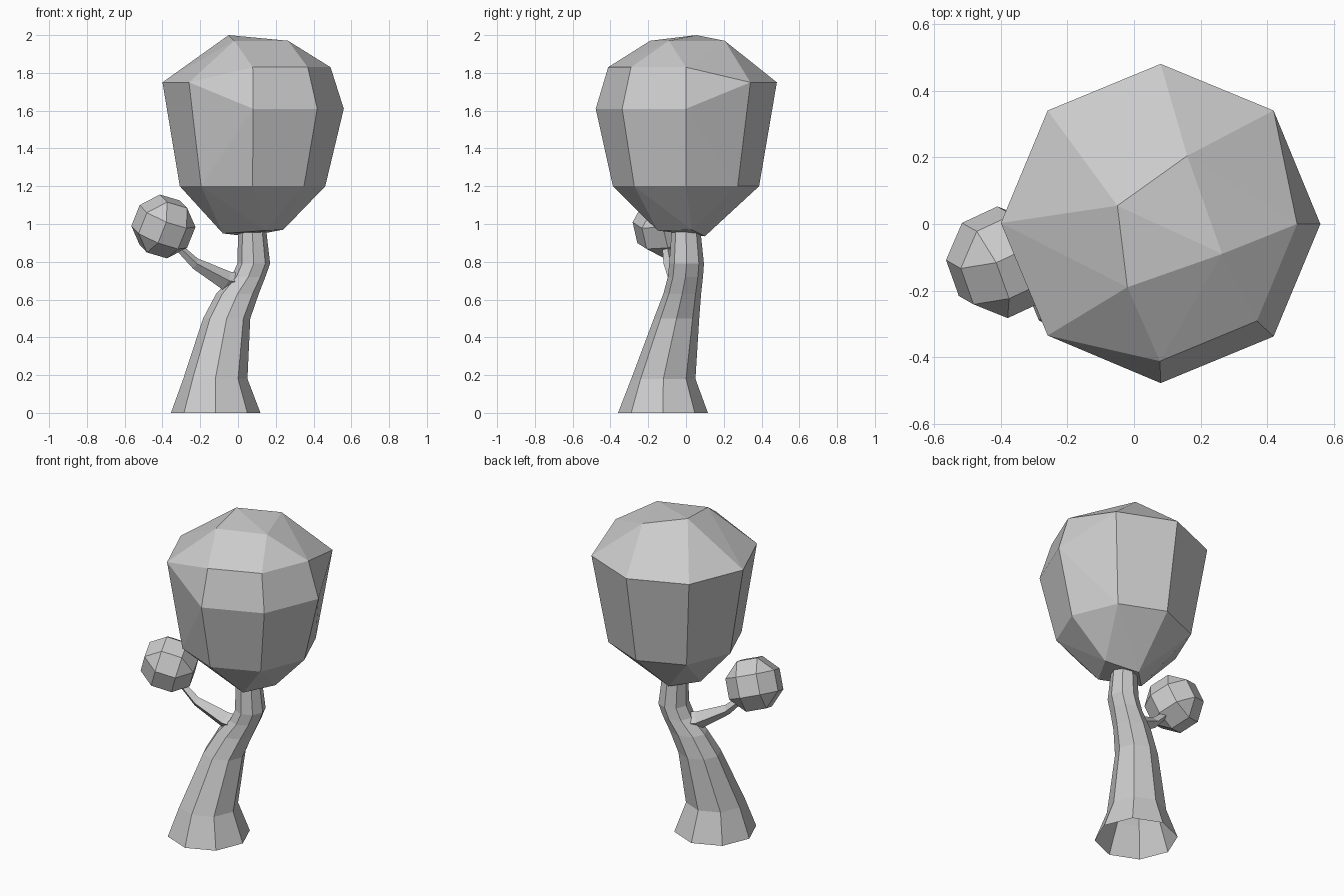
import bpy, bmesh
from math import sin, cos, pi, radians
from mathutils import Vector, Euler

if "Cube" in bpy.data.objects:
    bpy.data.objects.remove(bpy.data.objects["Cube"])


def finish(bm, name):
    bmesh.ops.recalc_face_normals(bm, faces=bm.faces)
    mesh = bpy.data.meshes.new(name)
    bm.to_mesh(mesh)
    bm.free()
    obj = bpy.data.objects.new(name, mesh)
    bpy.context.collection.objects.link(obj)
    return obj


def hull(name, points):
    """Faceted convex foliage mass around the points."""
    bm = bmesh.new()
    for p in points:
        bm.verts.new(p)
    res = bmesh.ops.convex_hull(bm, input=bm.verts)
    bmesh.ops.delete(bm, geom=[v for v in bm.verts if not v.link_faces], context='VERTS')
    bmesh.ops.dissolve_limit(bm, angle_limit=radians(1), verts=bm.verts, edges=bm.edges)
    return finish(bm, name)


def loft(name, rings):
    """Open tube through rings of equal point count."""
    bm = bmesh.new()
    rows = [[bm.verts.new(p) for p in ring] for ring in rings]
    n = len(rows[0])
    for a, b in zip(rows, rows[1:]):
        for i in range(n):
            j = (i + 1) % n
            bm.faces.new((a[i], a[j], b[j], b[i]))
    return finish(bm, name)


def octagon(cx, cy, z, rx, ry, steps=range(8)):
    return [(cx + rx * cos(k * pi / 4), cy + ry * sin(k * pi / 4), z) for k in steps]


# Large canopy: the front right has an extra bevel, the rest rises to 1.75
canopy = octagon(0.077, 0, 1.20, 0.385, 0.387)
canopy += octagon(0.08, 0, 1.61, 0.48, 0.478, (6, 7, 8))
canopy += octagon(0.078, 0, 1.83, 0.412, 0.412, (6, 7, 8))
canopy += octagon(0.08, 0.003, 1.75, 0.48, 0.478, range(1, 6))
canopy += [(-0.05, 0.055, 2.0), (0.16, 0.205, 1.97), (0.265, -0.09, 1.97), (-0.02, -0.19, 1.97)]
canopy += [(-0.08, -0.03, 0.95), (0.14, -0.15, 0.965), (0.24, 0.03, 0.97), (0.05, 0.10, 0.935)]
hull("canopy", canopy)

# Small foliage ball on the branch
rot = Euler((radians(20), radians(15), radians(25)))
ball = []
for axis in range(3):
    for sx in (-1, 1):
        for sy in (-1, 1):
            for sz in (-1, 1):
                v = Vector((sx, sy, sz))
                v[axis] *= 2.414
                v = v.normalized() * 0.17
                v.rotate(rot)
                ball.append(v + Vector((-0.395, -0.115, 0.987)))
hull("small_foliage", ball)

# Leaning trunk, open at the bottom
trunk = [(-0.118, -0.122, 0.0, 0.237, 0.238),
         (-0.12, -0.12, 0.18, 0.17, 0.17),
         (-0.06, -0.05, 0.50, 0.125, 0.12),
         (-0.003, -0.02, 0.63, 0.113, 0.10),
         (0.055, -0.003, 0.72, 0.09, 0.093),
         (0.083, 0.003, 0.79, 0.087, 0.092),
         (0.075, 0.0, 0.98, 0.073, 0.075)]
loft("trunk", [octagon(*r) for r in trunk])

# Thin four-sided branch
path = [((0.0, -0.02, 0.69), 0.055), ((-0.06, -0.04, 0.70), 0.052),
        ((-0.225, -0.09, 0.79), 0.03), ((-0.36, -0.112, 0.92), 0.017)]
side = Vector((-0.25, 0.97, 0.0)).normalized()
up = Vector((0.4, 0.1, 0.9)).normalized()
loft("branch", [[Vector(p) + r * (side * cos(k * pi / 2) + up * sin(k * pi / 2)) for k in range(4)]
                for p, r in path])
